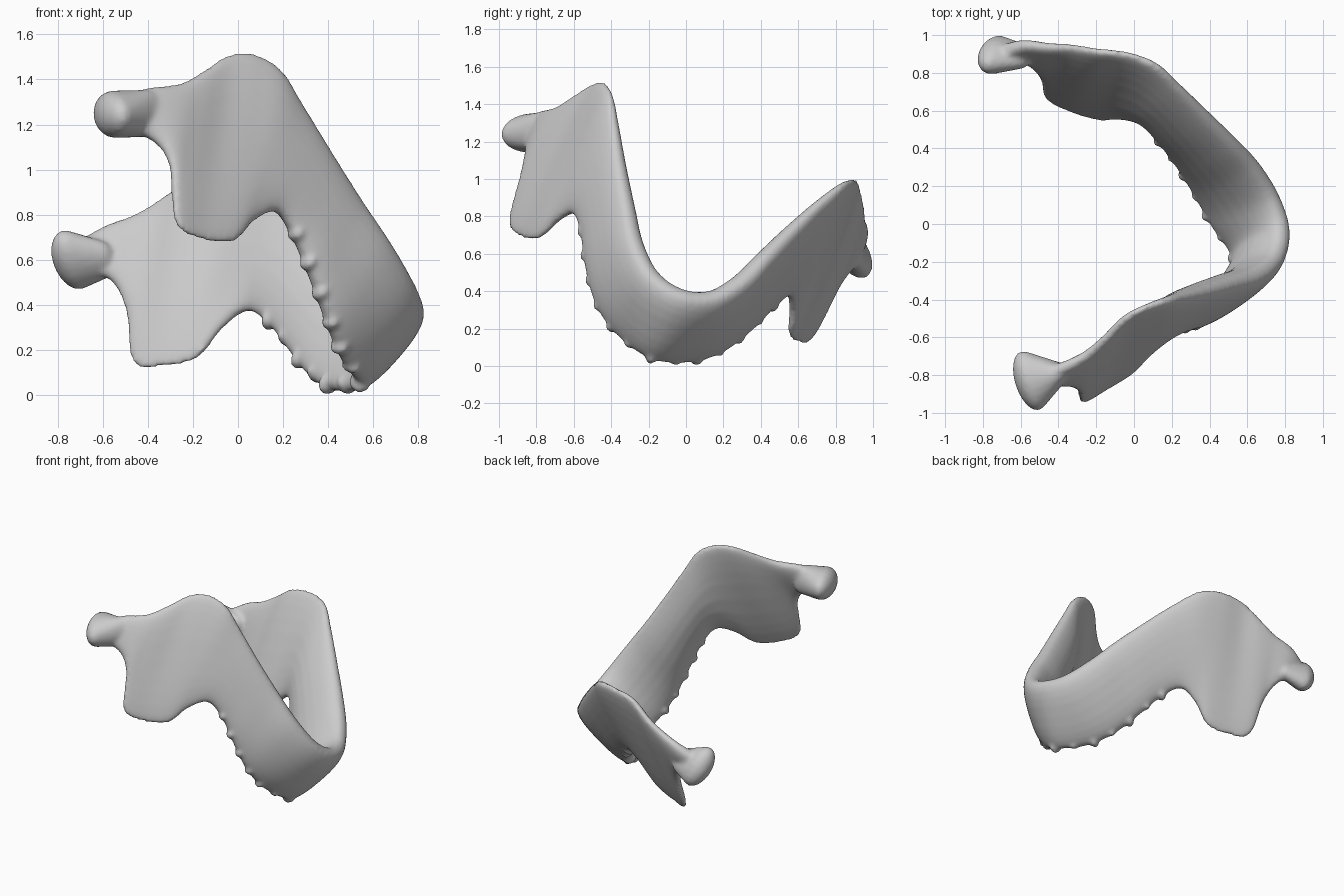
import bpy, bmesh, math
from mathutils import Vector, Matrix

if "Cube" in bpy.data.objects:
    bpy.data.objects.remove(bpy.data.objects["Cube"])

# Tilted symmetry plane of the jaw
N = Vector((-0.11, 0.93, -0.355)).normalized()
P0 = Vector((-0.63, 0.015, 0.935))


def reflect(p):
    return p - 2 * (p - P0).dot(N) * N


def project(p):
    return p - (p - P0).dot(N) * N


# Stations of one half: lower border, tooth border, half thickness at each,
# extra inner thickness, and how far the other side's lower border differs
HALF = [
    ((-0.53, -0.80, 1.31), (-0.53, -0.86, 1.19), .05, .05, 0, (0, .03, 0)),        # condyle root
    ((-0.40, -0.76, 1.36), (-0.38, -0.84, 1.13), .045, .045, 0, (0, .05, .02)),    # neck
    ((-0.26, -0.69, 1.38), (-0.30, -0.88, 1.01), .045, .03, 0, (0, .05, .03)),     # notch
    ((-0.15, -0.60, 1.44), (-0.275, -0.945, 0.76), .045, .03, 0, (0, .05, .01)),   # coronoid
    ((-0.04, -0.49, 1.51), (-0.16, -0.88, 0.69), .045, .035, .01, (.01, .04, -.015)),
    ((0.08, -0.43, 1.51), (-0.02, -0.79, 0.68), .045, .04, .02, (.04, .04, -.02)),  # angle
    ((0.19, -0.395, 1.44), (0.07, -0.69, 0.77), .05, .045, .035, (.07, .03, .0)),
    ((0.28, -0.37, 1.29), (0.17, -0.60, 0.81), .055, .055, .05, (.09, .01, .01)),
    ((0.40, -0.34, 1.09), (0.25, -0.55, 0.70), .065, .065, .05, (.09, .0, .02)),   # body
    ((0.53, -0.30, 0.88), (0.33, -0.52, 0.51), .075, .07, .045, (.08, 0, .02)),
    ((0.665, -0.26, 0.68), (0.40, -0.46, 0.31), .085, .07, .03, (.05, 0, .015)),
    ((0.77, -0.17, 0.50), (0.46, -0.35, 0.16), .085, .065, .02, (.02, 0, .005)),
]
half = [(Vector(b), Vector(t), hb, ht, e, Vector(o)) for b, t, hb, ht, e, o in HALF]
chin = (project(Vector((0.80, -0.02, 0.40))), project(Vector((0.53, -0.19, 0.045))),
        .085, .06, .015)
near = [s[:5] for s in half]
far = [(reflect(b) + o, reflect(t) + (o if i < 2 else o * 0), hb, ht, e * .6)
       for i, (b, t, hb, ht, e, o) in enumerate(half)][::-1]
stations = near + [chin] + far


def catmull(a, b, c, d, t):
    return 0.5 * (2 * b + (c - a) * t + (2 * a - 5 * b + 4 * c - d) * t * t
                  + (3 * b - a - 3 * c + d) * t ** 3)


# Smooth interpolation between the stations
STEPS = 6
dense = []
last = len(stations) - 1
for i in range(last):
    four = [stations[max(0, min(last, i + k))] for k in (-1, 0, 1, 2)]
    for s in range(STEPS):
        dense.append([catmull(*(st[k] for st in four), s / STEPS) for k in range(5)])
dense.append(list(stations[-1]))


def frame(i):
    b, t = dense[i][:2]
    a, c = dense[max(0, i - 1)], dense[min(len(dense) - 1, i + 1)]
    u = (t - b).normalized()
    along = (c[0] + c[1]) - (a[0] + a[1])
    w = u.cross(along).normalized()
    return u, w, w.cross(u)


def spow(v, e):
    return math.copysign(abs(v) ** e, v)


def ellipsoid(bm, centre, axes, radii):
    m = Matrix([a * r for a, r in zip(axes, radii)]).transposed().to_4x4()
    return bmesh.ops.create_uvsphere(bm, u_segments=20, v_segments=12, radius=1,
                                     matrix=Matrix.Translation(centre) @ m)["verts"]


bm = bmesh.new()

# Body and both rami as one loft of flattened rounded sections
RING = 24
rings = []
for i, (b, t, hb, ht, extra) in enumerate(dense):
    u, w, _ = frame(i)
    ring = []
    for k in range(RING):
        ang = 2 * math.pi * k / RING
        c, s = spow(math.cos(ang), .85), spow(math.sin(ang), .75)
        h = hb + (ht - hb) * (c + 1) / 2
        if s < 0:
            h += extra * (1 - c * c)
        ring.append(bm.verts.new((b + t) / 2 + (t - b) / 2 * c + w * h * s))
    rings.append(ring)
for r, q in zip(rings, rings[1:]):
    for k in range(RING):
        n = (k + 1) % RING
        bm.faces.new((r[k], r[n], q[n], q[k]))
bm.faces.new(rings[0][::-1])
bm.faces.new(rings[-1])


# Condyle heads: wedges from a wide rounded end down to the neck
def condyle(head, axis, radii, neck, neck_radii):
    a = Vector(axis).normalized()
    out = Vector(head) - Vector(neck)
    out = (out - a * out.dot(a)).normalized()
    axes = (a, a.cross(out), out)
    tmp = bmesh.new()
    ellipsoid(tmp, Vector(head), axes, radii)
    ellipsoid(tmp, Vector(neck), axes, neck_radii)
    res = bmesh.ops.convex_hull(tmp, input=tmp.verts)
    bmesh.ops.delete(tmp, geom=[v for v in res["geom_interior"]
                                if isinstance(v, bmesh.types.BMVert)], context='VERTS')
    bmesh.ops.delete(tmp, geom=[f for f in tmp.faces if len(f.verts) > 3], context='FACES')
    part = bpy.data.meshes.new("condyle")
    tmp.to_mesh(part)
    tmp.free()
    bm.from_mesh(part)
    bpy.data.meshes.remove(part)


condyle((-.55, -.83, 1.245), (.05, -.155, -.01), (.165, .105, .08),
        (-.40, -.79, 1.25), (.055, .105, .06))
condyle((-.735, .895, .60), (.045, .065, -.115), (.15, .085, .085),
        (-.59, .885, .605), (.09, .055, .05))

# Worn tooth stubs along the tooth border
for i in range(8 * STEPS, len(dense) - 8 * STEPS, 4):
    u, w, v = frame(i)
    size = 0.85 + 0.3 * math.sin(i * 2.3)
    ellipsoid(bm, dense[i][1] - u * 0.018, (u, w, v),
              (.045 * size, .05, .03))

bmesh.ops.recalc_face_normals(bm, faces=bm.faces)
mesh = bpy.data.meshes.new("jawbone")
bm.to_mesh(mesh)
bm.free()
jaw = bpy.data.objects.new("jawbone", mesh)
bpy.context.collection.objects.link(jaw)

# Fuse into one soft surface
rem = jaw.modifiers.new("fuse", 'REMESH')
rem.mode = 'VOXEL'
rem.voxel_size = 0.014
rem.use_smooth_shade = True
smo = jaw.modifiers.new("soften", 'SMOOTH')
smo.factor = 0.5
smo.iterations = 5

bone = bpy.data.materials.new("bone grey")
bone.diffuse_color = (0.6, 0.6, 0.6, 1)
bone.use_nodes = True
bone.node_tree.nodes["Principled BSDF"].inputs["Base Color"].default_value = bone.diffuse_color
mesh.materials.append(bone)
for p in mesh.polygons:
    p.use_smooth = True
